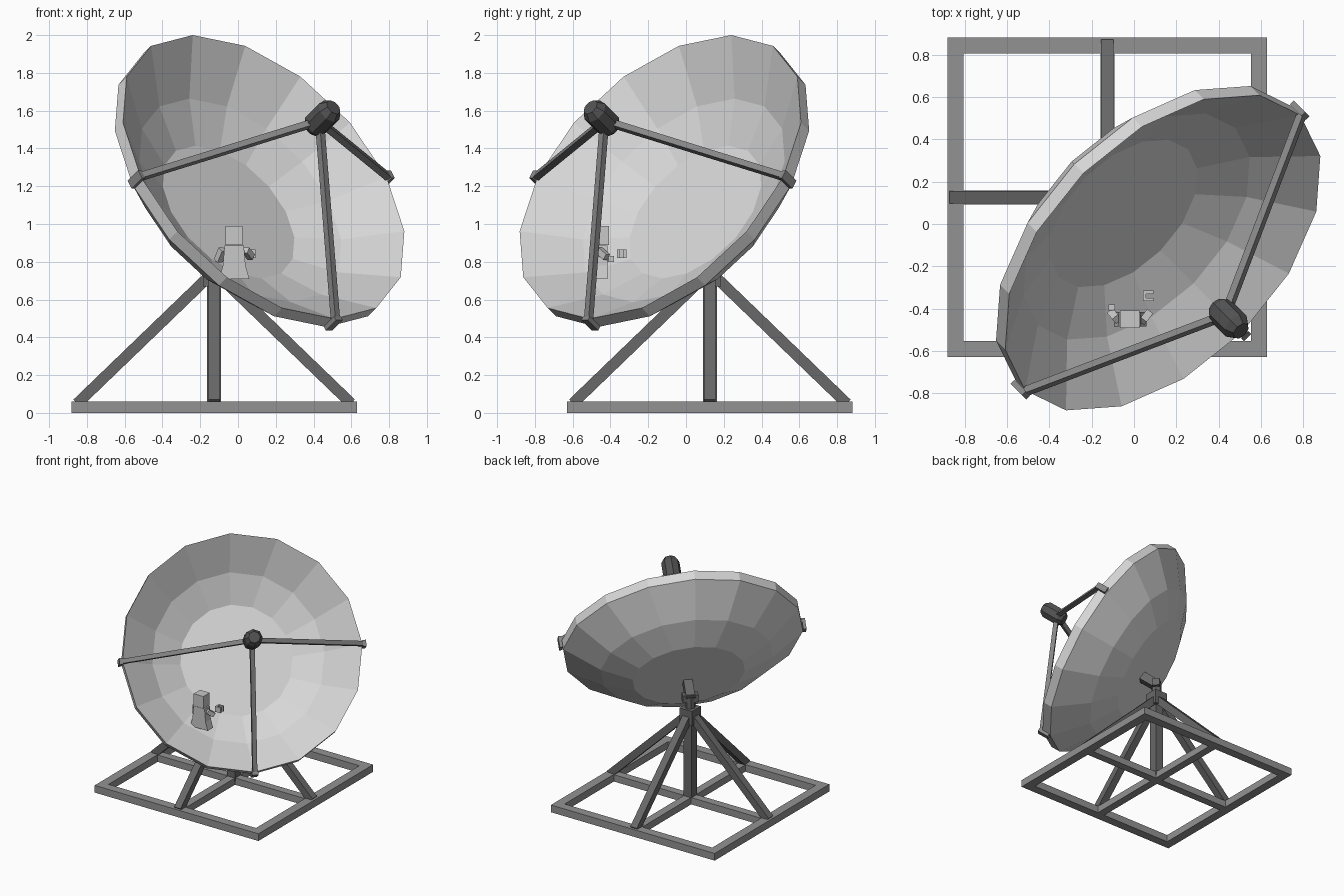
import bpy, bmesh, math
from mathutils import Vector, Matrix

if "Cube" in bpy.data.objects:
    bpy.data.objects.remove(bpy.data.objects["Cube"])


def mat(name, v):
    m = bpy.data.materials.new(name)
    m.diffuse_color = (v, v, v, 1)
    m.use_nodes = True
    m.node_tree.nodes["Principled BSDF"].inputs["Base Color"].default_value = m.diffuse_color
    return m


DISH = mat("dish light grey", 0.68)
FRAME = mat("frame grey", 0.29)
POST = mat("dark grey steel", 0.14)
STRUT = mat("strut grey", 0.24)
FEED = mat("feed charcoal", 0.085)
FIG = mat("figure pale grey", 0.58)


def finish(name, bm, material):
    bmesh.ops.recalc_face_normals(bm, faces=bm.faces)
    me = bpy.data.meshes.new(name)
    bm.to_mesh(me)
    bm.free()
    me.materials.append(material)
    ob = bpy.data.objects.new(name, me)
    bpy.context.collection.objects.link(ob)
    return ob


def box(name, lo, hi, material, top=1.0):
    """Axis-aligned box between two corners; top scales the upper face in x."""
    lo, hi = Vector(lo), Vector(hi)
    bm = bmesh.new()
    bmesh.ops.create_cube(bm, size=1)
    c, s = (lo + hi) / 2, hi - lo
    for v in bm.verts:
        if v.co.z > 0:
            v.co.x *= top
        v.co = Vector((v.co.x * s.x, v.co.y * s.y, v.co.z * s.z)) + c
    return finish(name, bm, material)


def beam(name, a, b, w, h, material, up=(0, 0, 1)):
    """Rectangular bar from a to b."""
    a, b = Vector(a), Vector(b)
    z = (b - a).normalized()
    x = z.cross(Vector(up)).normalized()
    y = z.cross(x)
    m = Matrix((x, y, z)).transposed()
    bm = bmesh.new()
    bmesh.ops.create_cube(bm, size=1)
    for v in bm.verts:
        v.co = m @ Vector((v.co.x * w, v.co.y * h, v.co.z * (b - a).length)) + (a + b) / 2
    return finish(name, bm, material)


def lathe(name, profile, sides, matrix, material):
    """Closed turned solid from (radius, height) points, capped at both ends."""
    bm = bmesh.new()
    rings = [[bm.verts.new(matrix @ Vector((r * math.cos(2 * math.pi * i / sides),
                                            r * math.sin(2 * math.pi * i / sides), h)))
              for i in range(sides)] for r, h in profile]
    for p, q in zip(rings, rings[1:]):
        for i in range(sides):
            j = (i + 1) % sides
            bm.faces.new((p[i], p[j], q[j], q[i]))
    bm.faces.new(rings[0])
    bm.faces.new(rings[-1])
    return finish(name, bm, material)


# Dish axes: looks out to the front right and upward
N = Vector((1, -1, 1)).normalized()
U = Vector((-1, 1, 2)).normalized()
S = N.cross(U)
C = Vector((0.136, -0.136, 1.249))
AX = Matrix.Translation(C) @ Matrix((U, S, N)).transposed().to_4x4()
R = 0.92

# Base frame: square of bars with a cross in the middle
cx, cy, half, w, h = -0.126, 0.126, 0.755, 0.075, 0.06
for s, tag in ((-1, "front"), (1, "back")):
    y = cy + s * (half - w / 2)
    box(f"base_{tag}_bar", (cx - half, y - w / 2, 0), (cx + half, y + w / 2, h), FRAME)
for s, tag in ((-1, "left"), (1, "right")):
    x = cx + s * (half - w / 2)
    box(f"base_{tag}_bar", (x - w / 2, cy - half + w, 0), (x + w / 2, cy + half - w, h), FRAME)
c = 0.033
box("base_cross_x", (cx - half + w, cy - c, 0), (cx + half - w, cy + c, h - 0.003), FRAME)
box("base_cross_y", (cx - c, cy - half + w, 0), (cx + c, cy + half - w, h - 0.003), FRAME)

# Post with four sloping braces
box("post", (cx - 0.037, cy - 0.037, 0.03), (cx + 0.037, cy + 0.037, 0.7), POST)
for i, (dx, dy) in enumerate(((1, 0), (-1, 0), (0, 1), (0, -1))):
    beam(f"brace_{i + 1}", (cx + dx * 0.725, cy + dy * 0.725, 0.05),
         (cx + dx * 0.03, cy + dy * 0.03, 0.72), 0.06, 0.058, POST)

# Pivot mount behind the dish
box("mount_block", (cx - 0.058, cy - 0.058, 0.67), (cx + 0.058, cy + 0.058, 0.79), POST)
lathe("mount_neck", [(0.04, 0.78), (0.04, 0.88)], 8, Matrix.Translation((cx, cy, 0)), POST)
pivot = Vector((cx, cy, 0.87))
T = Vector((1, 1, 0)).normalized()
beam("mount_pivot", pivot - T * 0.06, pivot + T * 0.06, 0.06, 0.06, POST)
beam("mount_arm", pivot - N * 0.02, pivot + N * 0.17, 0.07, 0.07, POST)

# Faceted dish: inner bowl, front edge, rim band, outer bowl
lathe("dish", [(0.43, -0.322), (0.66, -0.215), (R, 0), (R, -0.075),
               (0.66, -0.28), (0.43, -0.385)], 16, AX, DISH)

# Receiver on three struts clipped to the rim
lathe("receiver", [(0.045, 0.44), (0.07, 0.475), (0.07, 0.6), (0.045, 0.64)], 8, AX, FEED)
for i, d in enumerate((S, -S, -U)):
    edge = C + d * (R + 0.002)
    beam(f"strut_{i + 1}", edge + N * 0.005, C + N * 0.49 + d * 0.04, 0.035, 0.035, STRUT, up=N)
    beam(f"rim_clip_{i + 1}", edge + d * 0.012 + N * 0.025, edge + d * 0.012 - N * 0.07,
         0.05, 0.025, STRUT, up=d)

# Small blocky figure standing in the bowl
fx, fy = -0.02, -0.45
box("figure_head", (fx - 0.045, fy - 0.042, 0.89), (fx + 0.045, fy + 0.042, 0.99), FIG)
box("figure_torso", (fx - 0.06, fy - 0.035, 0.78), (fx + 0.06, fy + 0.035, 0.885), FIG, top=0.85)
box("figure_hips", (fx - 0.08, fy - 0.035, 0.71), (fx + 0.08, fy + 0.035, 0.78), FIG, top=0.75)
beam("figure_arm_right", (fx - 0.06, fy, 0.865), (fx - 0.085, fy + 0.03, 0.805), 0.035, 0.035, FIG)
beam("figure_arm_left", (fx + 0.06, fy - 0.01, 0.86), (fx + 0.09, fy + 0.03, 0.825), 0.035, 0.035, FIG)
box("figure_cuff", (fx - 0.1, fy + 0.04, 0.8), (fx - 0.07, fy + 0.07, 0.83), FIG)
# open cup-shaped hand
hx, hy = 0.068, -0.34
box("hand_back", (hx - 0.025, hy - 0.025, 0.82), (hx - 0.012, hy + 0.025, 0.865), FIG)
box("hand_lower", (hx - 0.012, hy - 0.025, 0.82), (hx + 0.025, hy - 0.01, 0.865), FIG)
box("hand_upper", (hx - 0.012, hy + 0.01, 0.82), (hx + 0.025, hy + 0.025, 0.865), FIG)
